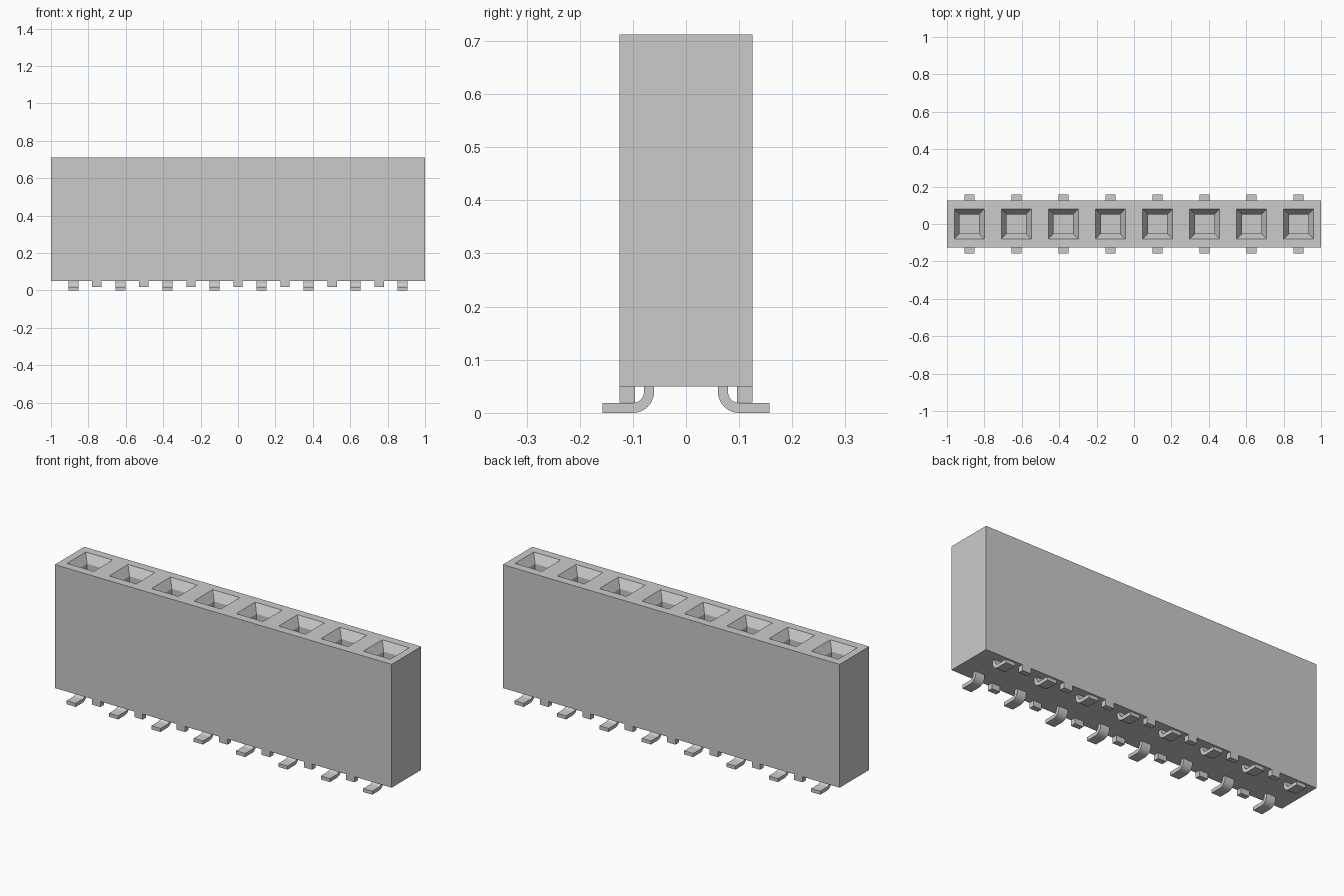
import bpy, bmesh
from math import sin, cos, pi, radians

old = bpy.data.objects.get("Cube")
if old:
    bpy.data.objects.remove(old, do_unlink=True)

COUNT, PITCH = 8, 0.2515
HALF_Y, BOTTOM, TOP = 0.125, 0.05, 0.712
XS = [(i - (COUNT - 1) / 2) * PITCH for i in range(COUNT)]

grey = bpy.data.materials.new("plain_grey")
grey.use_nodes = True
colour = (0.6, 0.6, 0.6, 1)
grey.diffuse_color = colour
grey.node_tree.nodes["Principled BSDF"].inputs["Base Color"].default_value = colour


def finish(name, bm):
    bmesh.ops.recalc_face_normals(bm, faces=bm.faces)
    mesh = bpy.data.meshes.new(name)
    bm.to_mesh(mesh)
    bm.free()
    mesh.materials.append(grey)
    obj = bpy.data.objects.new(name, mesh)
    bpy.context.collection.objects.link(obj)
    return obj


def box(name, x, y, z):
    """Box from (min, max) ranges."""
    bm = bmesh.new()
    bmesh.ops.create_cube(bm, size=1)
    for v in bm.verts:
        v.co = [r[0] if c < 0 else r[1] for c, r in zip(v.co, (x, y, z))]
    return finish(name, bm)


def extrude_x(name, profile, x, half):
    """Extrude a (y, z) outline along x."""
    bm = bmesh.new()
    face = bm.faces.new([bm.verts.new((x - half, y, z)) for y, z in profile])
    new = bmesh.ops.extrude_face_region(bm, geom=[face])["geom"]
    for v in new:
        if isinstance(v, bmesh.types.BMVert):
            v.co.x = x + half
    return finish(name, bm)


# Housing
housing = box("housing", (-1, 1), (-HALF_Y, HALF_Y), (BOTTOM, TOP))

# Sockets: a chamfered mouth leading into a square shaft
bm = bmesh.new()
for x in XS:
    rings = []
    for half, z in ((0.08, TOP + 0.0001), (0.052, TOP - 0.045), (0.052, 0.2)):
        rings.append([bm.verts.new((x + sx * half, sy * half, z))
                      for sx, sy in ((-1, -1), (1, -1), (1, 1), (-1, 1))])
    bm.faces.new(rings[0])
    bm.faces.new(rings[-1])
    for a, b in zip(rings, rings[1:]):
        for i in range(4):
            j = (i + 1) % 4
            bm.faces.new((a[i], a[j], b[j], b[i]))
cutter = finish("socket_cutter", bm)
cutter.hide_render = True
cutter.hide_viewport = True
cut = housing.modifiers.new("sockets", "BOOLEAN")
cut.operation = "DIFFERENCE"
cut.solver = "EXACT"
cut.object = cutter

# Bent contact legs, front and back
STEPS = 10
angles = [pi + pi / 2 * i / STEPS for i in range(STEPS + 1)]
outer = [(0.10 + 0.04 * cos(a), 0.04 + 0.04 * sin(a)) for a in angles]
inner = [(0.10 + 0.021 * cos(a), 0.04 + 0.021 * sin(a)) for a in reversed(angles)]
leg = [(0.06, 0.055)] + outer + [(0.157, 0), (0.157, 0.019)] + inner + [(0.079, 0.055)]
for side, label in ((-1, "front"), (1, "back")):
    for n, x in enumerate(XS, 1):
        obj = extrude_x(f"{label}_leg_{n}", [(side * y, z) for y, z in leg], x, 0.027)
        bpy.ops.object.select_all(action="DESELECT")
        obj.select_set(True)
        bpy.context.view_layer.objects.active = obj
        bpy.ops.object.shade_smooth_by_angle(angle=radians(30))
    # Standoff feet between the legs
    for n, x in enumerate(XS[:-1], 1):
        mid = x + PITCH / 2
        ys = sorted((side * 0.096, side * HALF_Y))
        box(f"{label}_standoff_{n}", (mid - 0.025, mid + 0.025), ys, (0.02, BOTTOM))
